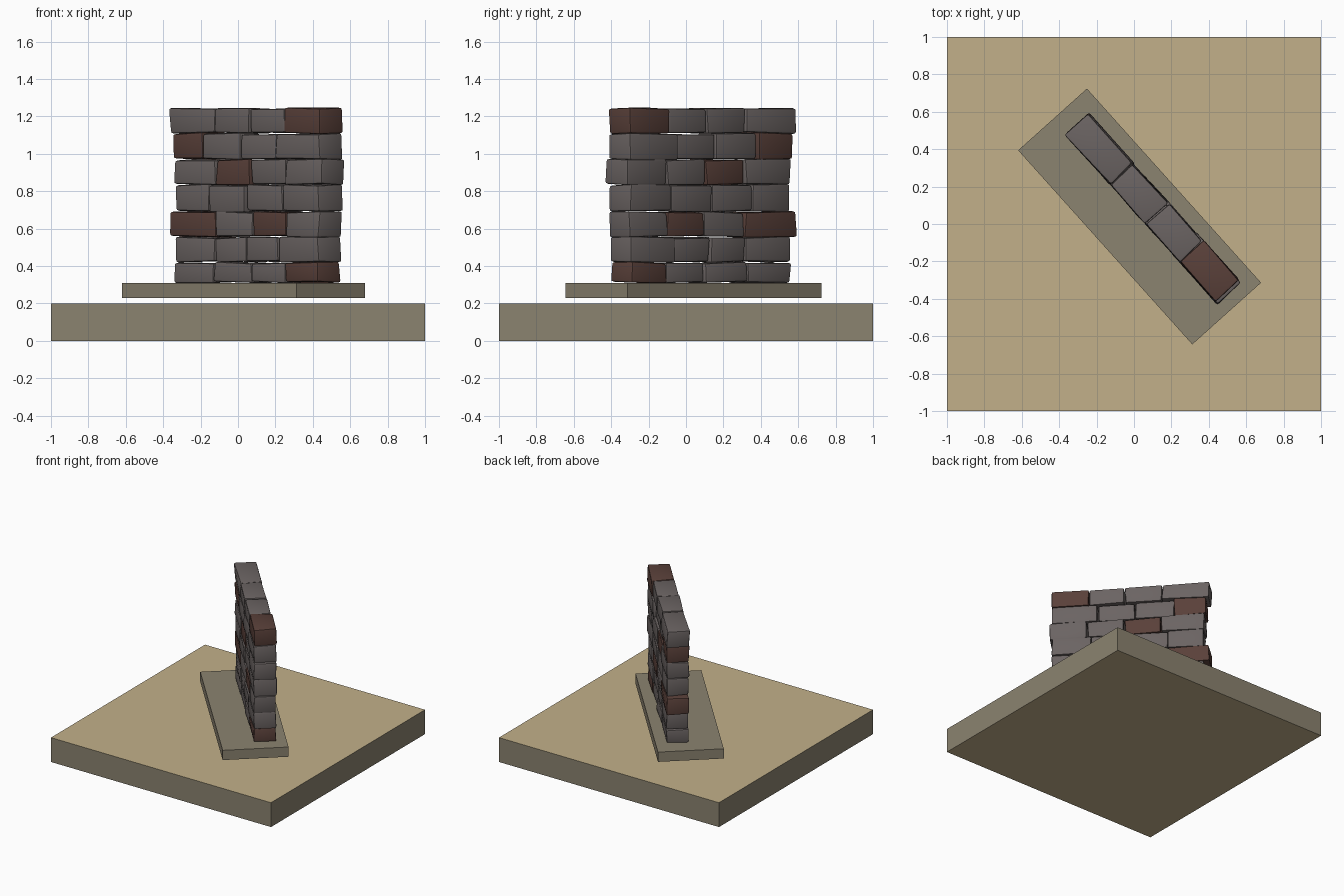
import bpy, bmesh, math, random
from mathutils import Matrix, Vector

if "Cube" in bpy.data.objects:
    bpy.data.objects.remove(bpy.data.objects["Cube"])

random.seed(4)


def material(name, rgb):
    m = bpy.data.materials.new(name)
    m.diffuse_color = (*rgb, 1)
    m.use_nodes = True
    m.node_tree.nodes["Principled BSDF"].inputs["Base Color"].default_value = m.diffuse_color
    return m


SAND = material("sand", (0.54, 0.434, 0.254))
SLATE = material("weathered_stone", (0.258, 0.227, 0.162))
GREY = material("grey_brick", (0.147, 0.127, 0.124))
RED = material("red_brown_brick", (0.102, 0.052, 0.042))

ANGLE = math.radians(-48.1)


def block(name, lo, hi, mats, matrix=None, bevel=0.0, jitter=0.0):
    """Box between two corners, optionally worn and rounded."""
    bm = bmesh.new()
    bmesh.ops.create_cube(bm, size=1)
    lo, hi = Vector(lo), Vector(hi)
    for v in bm.verts:
        v.co = Vector([(a + b) / 2 + c * (b - a) for a, b, c in zip(lo, hi, v.co)])
        v.co += Vector([random.uniform(-jitter, jitter) for _ in range(3)])
    if bevel:
        bmesh.ops.bevel(bm, geom=list(bm.edges), offset=bevel, segments=2,
                        profile=0.6, affect='EDGES')
    me = bpy.data.meshes.new(name)
    bm.to_mesh(me)
    bm.free()
    ob = bpy.data.objects.new(name, me)
    bpy.context.collection.objects.link(ob)
    if matrix:
        ob.matrix_world = matrix
    for m in mats:
        me.materials.append(m)
    if bevel:
        me.shade_smooth()
        bpy.context.view_layer.objects.active = ob
        bpy.ops.object.select_all(action='DESELECT')
        ob.select_set(True)
        bpy.ops.object.shade_smooth_by_angle(angle=math.radians(35))
    return ob


# ground tile: sandy top and bottom, stone sides
base = block("ground_tile", (-1, -1, 0), (1, 1, 0.2), [SAND, SLATE])
for p in base.data.polygons:
    p.material_index = 0 if abs(p.normal.z) > 0.5 else 1

# footing slab hovering just above the tile
turn = Matrix.Rotation(ANGLE, 4, 'Z')
block("footing_slab", (-0.697, -0.247, 0.23), (0.697, 0.247, 0.31), [SLATE],
      Matrix.Translation((0.03, 0.04, 0)) @ turn)

# wall courses: bottom, top, joints along the wall, red bricks
courses = [
    (0.31, 0.42, (-0.56, -0.25, 0.06, 0.33, 0.585), {3}),
    (0.42, 0.555, (-0.56, -0.24, 0.015, 0.275, 0.595), set()),
    (0.555, 0.69, (-0.60, -0.23, 0.06, 0.33, 0.60), {0, 2}),
    (0.69, 0.835, (-0.55, -0.285, 0.005, 0.30, 0.60), set()),
    (0.835, 0.97, (-0.56, -0.235, 0.045, 0.33, 0.62), {1}),
    (0.97, 1.11, (-0.57, -0.33, -0.03, 0.25, 0.60), {0}),
    (1.11, 1.245, (-0.60, -0.24, 0.045, 0.32, 0.605), {3}),
]
wall = Matrix.Translation((0.095, 0.09, 0)) @ turn
for r, (z0, z1, joints, reds) in enumerate(courses):
    for i in range(4):
        front, back = -0.085, 0.085
        if i in (1, 2):
            # middle bricks sit slightly back from the faces
            back -= 0.02 if r == 5 else random.uniform(0, 0.01)
            front += random.uniform(-0.004, 0.008)
        g = 0.004 if i in (1, 2) else 0.001
        block(f"brick_row{r + 1}_{i + 1}",
              (joints[i] + g, front, z0 + g / 2),
              (joints[i + 1] - g, back, z1 - g / 2),
              [RED if i in reds else GREY], wall, bevel=0.014, jitter=0.006)
